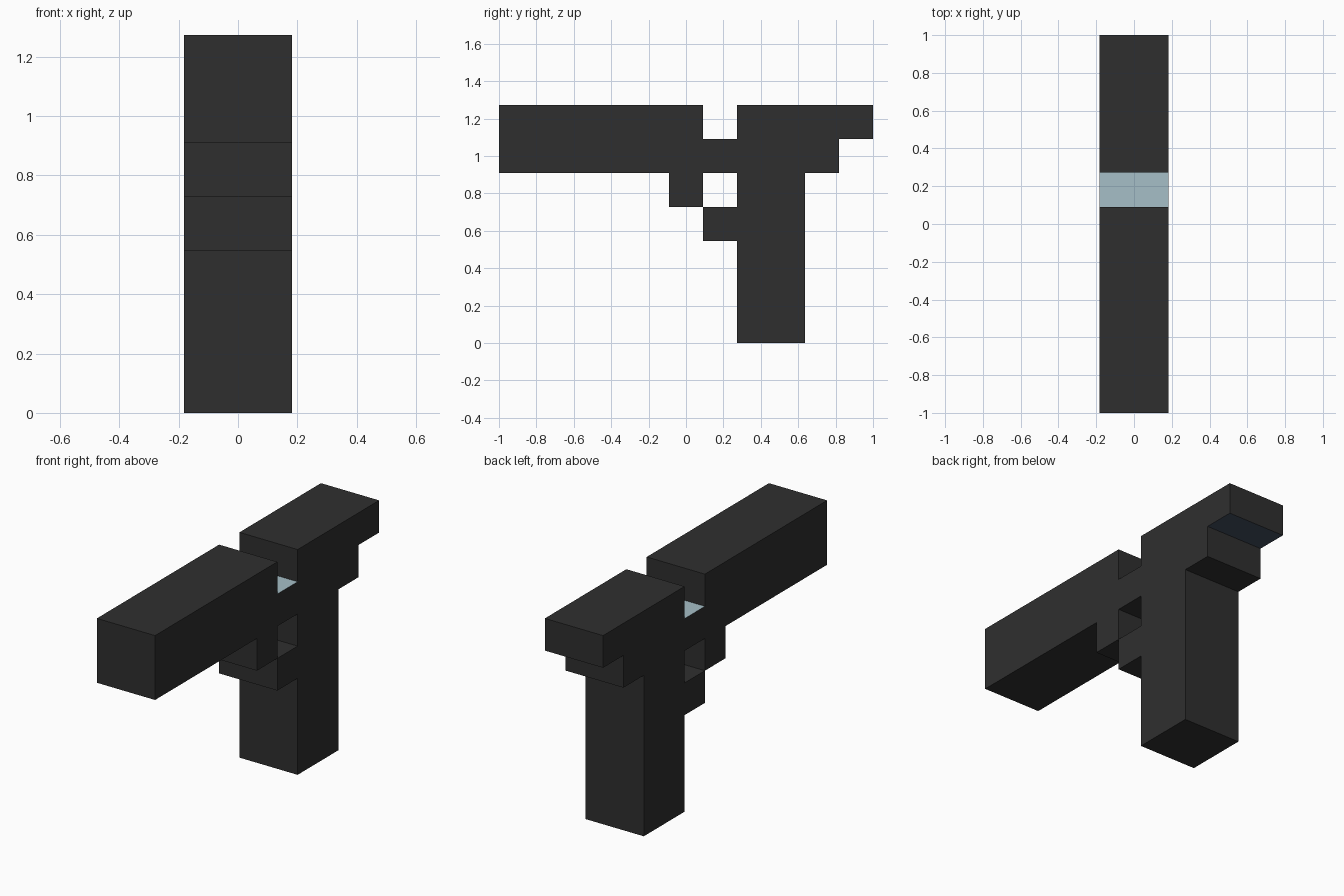
import bpy, bmesh

if "Cube" in bpy.data.objects:
    bpy.data.objects.remove(bpy.data.objects["Cube"])

U = 2 / 11  # grid unit: the model is 11 units long, 7 tall, 2 wide


def material(name, rgb):
    m = bpy.data.materials.new(name)
    m.diffuse_color = (*rgb, 1)
    m.use_nodes = True
    m.node_tree.nodes["Principled BSDF"].inputs["Base Color"].default_value = m.diffuse_color
    return m


black = material("charcoal", (0.028, 0.028, 0.028))
pale = material("pale_blue", (0.38, 0.52, 0.57))
navy = material("slate_blue", (0.057, 0.078, 0.115))


def extrude_profile(name, points, mats, rule=None):
    """Extrude a (y, z) outline, in grid units, across the full width."""
    bm = bmesh.new()
    verts = [bm.verts.new((-U, -1 + y * U, z * U)) for y, z in points]
    face = bm.faces.new(verts)
    ext = bmesh.ops.extrude_face_region(bm, geom=[face])
    moved = [g for g in ext["geom"] if isinstance(g, bmesh.types.BMVert)]
    bmesh.ops.translate(bm, verts=moved, vec=(2 * U, 0, 0))
    bmesh.ops.recalc_face_normals(bm, faces=bm.faces)
    if rule:
        for f in bm.faces:
            c = f.calc_center_median()
            f.material_index = rule((c.y + 1) / U, f.normal.z)
    mesh = bpy.data.meshes.new(name)
    bm.to_mesh(mesh)
    bm.free()
    for m in mats:
        mesh.materials.append(m)
    obj = bpy.data.objects.new(name, mesh)
    bpy.context.collection.objects.link(obj)
    return obj


def body_colour(y, nz):
    if nz > 0.5 and 6 < y < 7:      # floor of the top notch
        return 1
    if nz < -0.5 and y > 10:        # underside of the rear overhang
        return 2
    return 0


# Barrel, notch, grip and stepped rear in one outline
extrude_profile("body", [
    (0, 5), (5, 5), (5, 4), (6, 4), (6, 5), (7, 5), (7, 0), (9, 0), (9, 5),
    (10, 5), (10, 6), (11, 6), (11, 7), (7, 7), (7, 6), (6, 6), (6, 7), (0, 7),
], [black, pale, navy], body_colour)

# Small block in front of the grip
extrude_profile("trigger_guard", [(6, 3), (7, 3), (7, 4), (6, 4)], [black])
